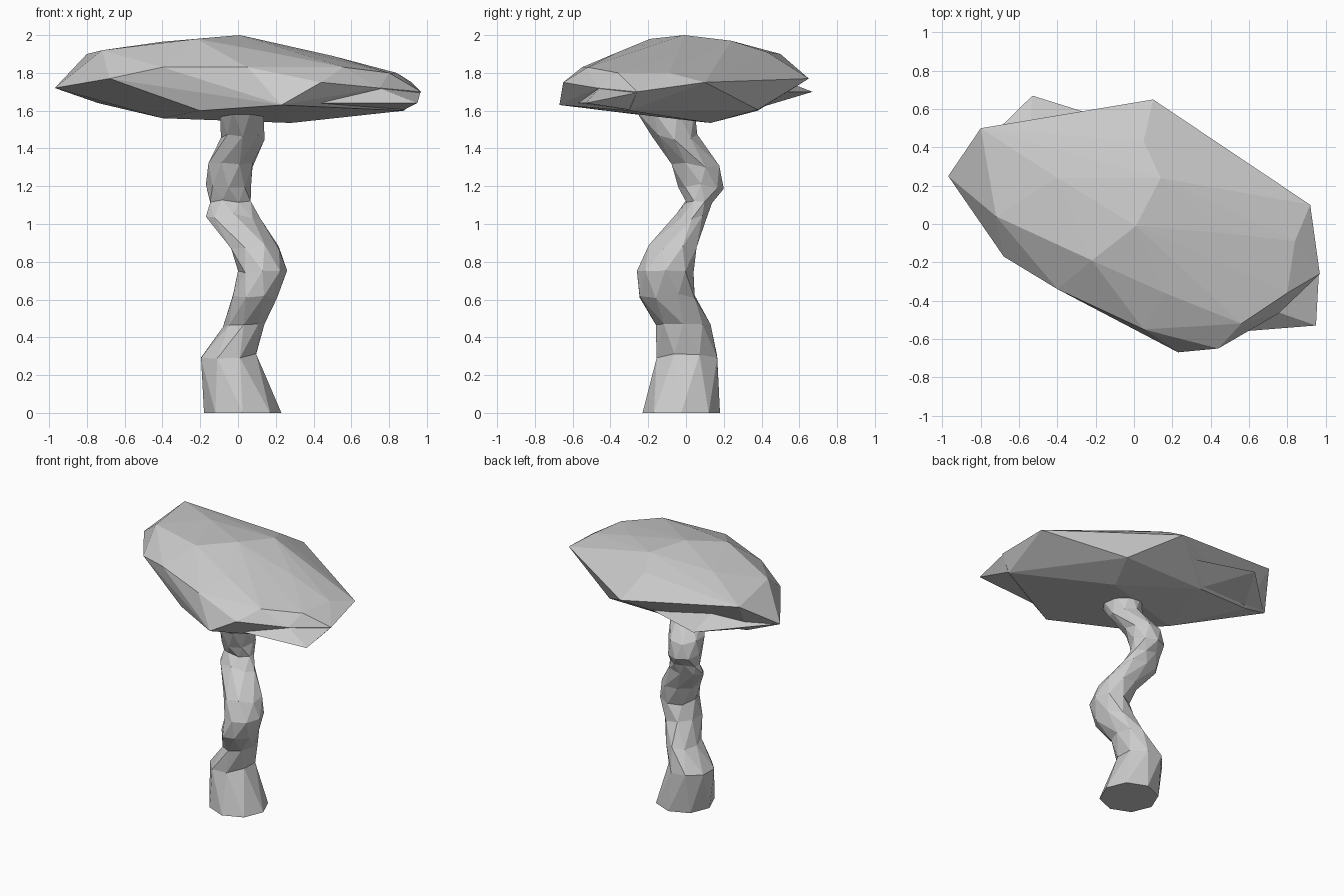
import bpy, bmesh, random
from math import cos, sin, tau

if "Cube" in bpy.data.objects:
    bpy.data.objects.remove(bpy.data.objects["Cube"])


def add_object(name, bm):
    bmesh.ops.recalc_face_normals(bm, faces=bm.faces)
    mesh = bpy.data.meshes.new(name)
    bm.to_mesh(mesh)
    bm.free()
    obj = bpy.data.objects.new(name, mesh)
    bpy.context.collection.objects.link(obj)
    return obj


def hull(name, points):
    bm = bmesh.new()
    for p in points:
        bm.verts.new(p)
    res = bmesh.ops.convex_hull(bm, input=bm.verts)
    junk = {v for v in res["geom_interior"] + res["geom_unused"]
            if isinstance(v, bmesh.types.BMVert)}
    bmesh.ops.delete(bm, geom=list(junk), context='VERTS')
    return add_object(name, bm)


# Trunk: faceted winding tube, each row is z, x min, x max, y min, y max
rows = [
    (0.00, -.18, .23, -.23, .18), (0.30, -.20, .10, -.16, .17),
    (0.46, -.08, .14, -.16, .13), (0.62, -.03, .21, -.25, .05),
    (0.74, .00, .26, -.26, .04), (0.88, -.04, .22, -.20, .06),
    (1.04, -.17, .12, -.05, .11), (1.12, -.15, .07, .00, .14),
    (1.20, -.17, .07, -.04, .20), (1.31, -.16, .08, -.08, .18),
    (1.46, -.09, .14, -.18, .06), (1.60, -.10, .14, -.27, .05),
]
SIDES = 8
random.seed(4)
bm = bmesh.new()
rings = []
for k, (z, x0, x1, y0, y1) in enumerate(rows):
    turn = 0.5 * (k % 2)                 # alternate rings are half a step round
    grow = 0.5 * (1.05 if k % 2 else 1.0)
    wobble = 0.015 if 0 < k < len(rows) - 1 else 0
    ring = []
    for i in range(SIDES):
        a = tau * (i + turn) / SIDES
        ring.append(bm.verts.new(((x0 + x1) / 2 + (x1 - x0) * grow * cos(a),
                                  (y0 + y1) / 2 + (y1 - y0) * grow * sin(a),
                                  z + random.uniform(-wobble, wobble))))
    rings.append(ring)
for k, (a, b) in enumerate(zip(rings, rings[1:])):
    for i in range(SIDES):
        j = (i + 1) % SIDES
        if k % 2:
            bm.faces.new((a[i], b[j], b[i]))
            bm.faces.new((a[i], a[j], b[j]))
        else:
            bm.faces.new((a[i], a[j], b[i]))
            bm.faces.new((a[j], b[j], b[i]))
bm.faces.new(rings[0])
bm.faces.new(rings[-1])
add_object("trunk", bm)

# Canopy: faceted rock-like crown
crown = hull("canopy", [
    (.01, -.01, 2.0), (-.22, -.19, 1.98), (.14, .24, 1.97), (-.40, .24, 1.965),
    (-.72, .04, 1.92), (-.80, .50, 1.90), (.05, .43, 1.91), (.50, -.05, 1.89),
    (.16, -.36, 1.91), (.84, -.09, 1.80), (.05, -.55, 1.83), (.56, -.52, 1.83),
    (.80, -.36, 1.80), (-.40, -.34, 1.83), (-.68, -.17, 1.77), (-.97, .25, 1.72),
    (.10, .65, 1.77), (.92, .10, 1.75), (.97, -.26, 1.70), (.75, -.47, 1.72),
    (.44, -.65, 1.75), (.23, -.67, 1.63), (-.20, -.40, 1.60), (-.40, -.10, 1.56),
    (-.74, .32, 1.64), (-.28, .38, 1.60), (.38, .38, 1.605), (.28, .13, 1.535),
    (.88, -.30, 1.60)])

# Lower ledges sticking out at the back left and front right
back_ledge = hull("back_ledge", [
    (-.53, .67, 1.70), (-.96, .25, 1.72), (-.02, .51, 1.70),
    (-.73, .32, 1.65), (-.28, .37, 1.61), (-.55, .46, 1.78)])
front_ledge = hull("front_ledge", [
    (.95, -.53, 1.64), (.965, -.26, 1.695), (.75, -.46, 1.72),
    (.32, -.58, 1.64), (.88, -.30, 1.605), (.30, -.40, 1.65)])

for ledge in (back_ledge, front_ledge):
    mod = crown.modifiers.new("join_ledge", 'BOOLEAN')
    mod.operation = 'UNION'
    mod.solver = 'EXACT'
    mod.object = ledge
    bpy.context.view_layer.objects.active = crown
    bpy.ops.object.modifier_apply(modifier=mod.name)
    bpy.data.objects.remove(ledge)
